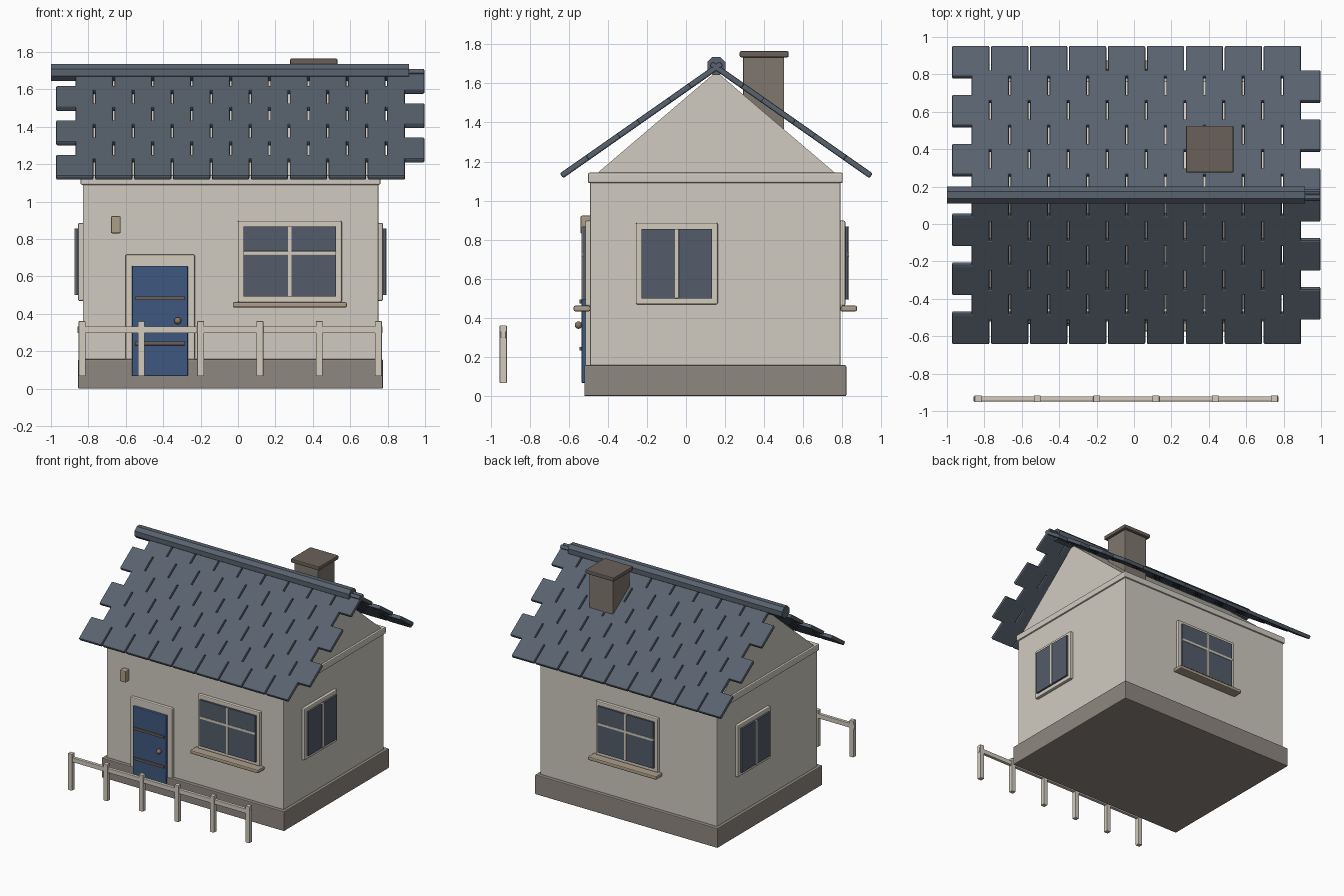
import bpy, bmesh
from math import radians, sin, cos, pi
from mathutils import Matrix, Vector

cube = bpy.data.objects.get("Cube")
if cube:
    bpy.data.objects.remove(cube)


def material(name, *rgb):
    lin = [(c / 255 / 12.92) if c < 11 else ((c / 255 + 0.055) / 1.055) ** 2.4 for c in rgb]
    m = bpy.data.materials.new(name)
    m.use_nodes = True
    m.diffuse_color = (*lin, 1)
    m.node_tree.nodes["Principled BSDF"].inputs["Base Color"].default_value = (*lin, 1)
    return m


WALL = material("cream plaster", 208, 203, 193)
TRIM = material("pale trim", 210, 203, 190)
STONE = material("grey stone", 143, 135, 129)
BRICK = material("chimney grey", 128, 119, 110)
BROWN = material("dark brown", 106, 96, 88)
SLATE = material("blue slate", 88, 98, 110)
DOOR = material("door blue", 62, 88, 128)
GLASS = material("window glass", 84, 92, 106)
TAN = material("tan wood", 172, 157, 136)
BRASS = material("dull brass", 140, 118, 88)


def add(name, bm, mat, bevel=0.0, frame=Matrix()):
    mesh = bpy.data.meshes.new(name)
    bm.to_mesh(mesh)
    bm.free()
    mesh.materials.append(mat)
    ob = bpy.data.objects.new(name, mesh)
    ob.matrix_world = frame
    bpy.context.scene.collection.objects.link(ob)
    if bevel:
        mod = ob.modifiers.new("bevel", "BEVEL")
        mod.width, mod.segments = bevel, 2
    return ob


def box(name, xs, ys, zs, mat, bevel=0.0, frame=Matrix()):
    lo, hi = Vector((xs[0], ys[0], zs[0])), Vector((xs[1], ys[1], zs[1]))
    bm = bmesh.new()
    bmesh.ops.create_cube(bm, size=1, matrix=Matrix.Translation((lo + hi) / 2)
                          @ Matrix.Diagonal((*(hi - lo), 1)))
    return add(name, bm, mat, bevel, frame)


# House body
box("plinth", (-0.855, 0.775), (-0.52, 0.82), (0, 0.158), STONE, 0.006)
box("walls", (-0.83, 0.75), (-0.49, 0.79), (0.15, 1.10), WALL, 0.004)
box("cornice", (-0.842, 0.762), (-0.502, 0.802), (1.09, 1.143), WALL, 0.008)

# Gable prism under the roof
RIDGE_Y = 0.155
bm = bmesh.new()
tri = bm.faces.new([bm.verts.new((-0.825, y, z)) for y, z in
                    ((-0.455, 1.14), (RIDGE_Y, 1.66), (0.765, 1.14))])
ext = bmesh.ops.extrude_face_region(bm, geom=[tri])
bmesh.ops.translate(bm, vec=(1.57, 0, 0),
                    verts=[v for v in ext["geom"] if isinstance(v, bmesh.types.BMVert)])
bmesh.ops.recalc_face_normals(bm, faces=bm.faces)
add("gable", bm, WALL)

# Roof tiles: six staggered rows on each slope
PITCH = radians(35)
TILE, ROW, STEP = 0.1, 0.16, 0.2083
for side, label in ((1, "front"), (-1, "back")):
    for i in range(6):
        along = TILE + ROW * i
        x = -0.873 + STEP / 2 * (i % 2)
        y = RIDGE_Y + side * (-0.792 + along * cos(PITCH))
        z = 1.127 + along * sin(PITCH)
        place = Matrix.Translation((x, y, z)) @ Matrix.Rotation(side * PITCH, 4, "X")
        row = box(f"{label}_tile_row_{i + 1}", (-TILE, TILE), (-TILE, TILE),
                  (-0.015, 0.015), SLATE, 0.008, place)
        arr = row.modifiers.new("repeat", "ARRAY")
        arr.count = 9
        arr.use_relative_offset = False
        arr.use_constant_offset = True
        arr.constant_offset_displace = (STEP, 0, 0)

# Eight-sided ridge pole
bm = bmesh.new()
bmesh.ops.create_cone(bm, cap_ends=True, segments=8, radius1=0.05, radius2=0.05, depth=1.915,
                      matrix=Matrix.Translation((-0.0425, RIDGE_Y, 1.69))
                      @ Matrix.Rotation(pi / 2, 4, "Y") @ Matrix.Rotation(pi / 8, 4, "Z"))
bmesh.ops.recalc_face_normals(bm, faces=bm.faces)
add("ridge_pole", bm, SLATE)

# Chimney
box("chimney", (0.30, 0.51), (0.292, 0.502), (1.2, 1.74), BRICK, 0.004)
box("chimney_cap", (0.278, 0.532), (0.275, 0.525), (1.733, 1.765), BROWN, 0.007)


# Windows: local frame faces -y, with its origin on the wall at window centre
def window(name, place, w, h, cross=False, sill=False):
    a, b = w / 2, h / 2
    box(name + "_frame", (-a, a), (-0.025, 0.01), (-b, b), TRIM, 0.007, place)
    a, b = a - 0.03, b - 0.031
    box(name + "_glass", (-a, a), (-0.04, 0), (-b, b), GLASS, 0, place)
    box(name + "_upright", (-0.01, 0.01), (-0.045, 0), (-b, b), TRIM, 0.002, place)
    if cross:
        box(name + "_crossbar", (-a, a), (-0.044, 0), (0.035, 0.055), TRIM, 0.002, place)
    if sill:
        s = w / 2 + 0.027
        box(name + "_sill", (-s, s), (-0.085, 0), (-b - 0.06, -b - 0.031), TAN, 0.008, place)


def wall_place(x, y, z, turn):
    return Matrix.Translation((x, y, z)) @ Matrix.Rotation(radians(turn), 4, "Z")


window("front_window", wall_place(0.277, -0.49, 0.68, 0), 0.556, 0.435, True, True)
window("back_window", wall_place(-0.04, 0.79, 0.68, 180), 0.556, 0.435, True, True)
window("left_window", wall_place(0.75, -0.047, 0.678, 90), 0.42, 0.417)
window("right_window", wall_place(-0.83, 0.347, 0.678, -90), 0.42, 0.417)

# Door with straps, knob and wall lamp
box("door_frame", (-0.602, -0.23), (-0.515, -0.48), (0.067, 0.717), TRIM, 0.007)
box("door", (-0.567, -0.268), (-0.535, -0.48), (0.067, 0.657), DOOR, 0.006)
for i, z in enumerate((0.242, 0.484)):
    box(f"door_strap_{i + 1}", (-0.552, -0.283), (-0.545, -0.52), (z - 0.01, z + 0.01), BROWN, 0.003)
bm = bmesh.new()
bmesh.ops.create_uvsphere(bm, u_segments=12, v_segments=8, radius=0.019,
                          matrix=Matrix.Translation((-0.322, -0.55, 0.363)))
for f in bm.faces:
    f.smooth = True
add("door_knob", bm, BRASS)
box("wall_lamp", (-0.68, -0.627), (-0.54, -0.485), (0.83, 0.923), TAN, 0.008)

# Fence
for i in range(6):
    x = -0.834 + 0.317 * i
    box(f"fence_post_{i + 1}", (x - 0.018, x + 0.018), (-0.953, -0.917), (0.067, 0.361), TRIM, 0.002)
box("fence_rail", (-0.857, 0.773), (-0.948, -0.922), (0.297, 0.333), TRIM, 0.002)
